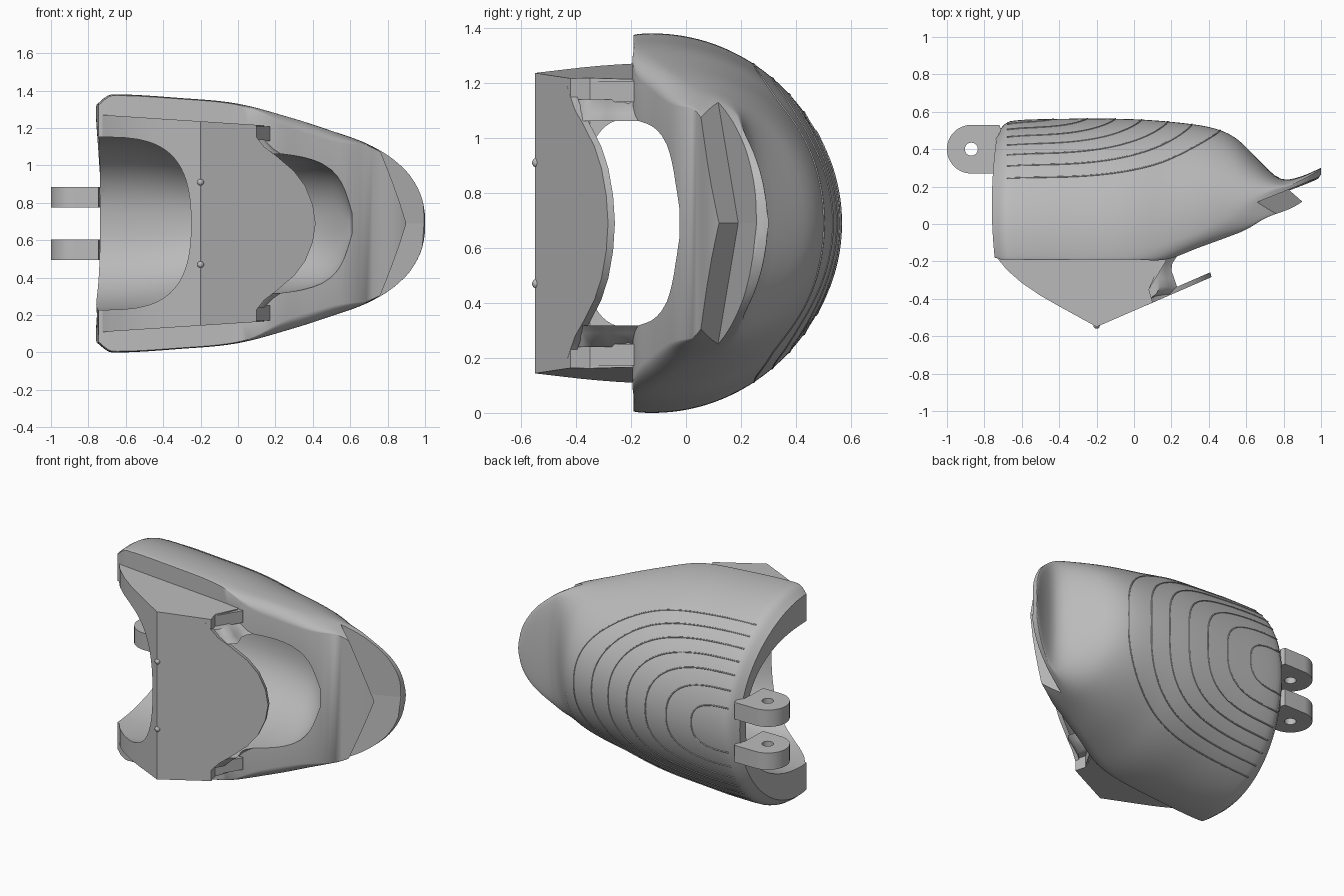
import bpy, bmesh, math
from math import sin, cos, pi

cube = bpy.data.objects.get("Cube")
if cube:
    bpy.data.objects.remove(cube, do_unlink=True)

MID = 0.69  # height of the mirror plane
grey = bpy.data.materials.new("plain grey")
grey.use_nodes = True
grey.diffuse_color = (0.5, 0.5, 0.5, 1)
grey.node_tree.nodes["Principled BSDF"].inputs["Base Color"].default_value = (0.5, 0.5, 0.5, 1)


def spline(table, x):
    """Smooth value at x through (x, value) points."""
    if x <= table[0][0]:
        return table[0][1]
    for i in range(len(table) - 1):
        (x0, a), (x1, b) = table[i], table[i + 1]
        if x <= x1:
            pa, nb = table[max(i - 1, 0)], table[min(i + 2, len(table) - 1)]
            w = x1 - x0
            ma = (b - pa[1]) / (x1 - pa[0]) * w
            mb = (nb[1] - a) / (nb[0] - x0) * w
            t = (x - x0) / w
            return (a * (2*t**3 - 3*t*t + 1) + ma * (t**3 - 2*t*t + t)
                    + b * (3*t*t - 2*t**3) + mb * (t**3 - t*t))
    return table[-1][1]


def loft(name, rings):
    """Closed solid through equal-length rings of points."""
    bm = bmesh.new()
    vs = [[bm.verts.new(p) for p in r] for r in rings]
    n = len(rings[0])
    for a, b in zip(vs, vs[1:]):
        for i in range(n):
            j = (i + 1) % n
            bm.faces.new((a[i], a[j], b[j], b[i]))
    bm.faces.new(vs[0])
    bm.faces.new(vs[-1])
    bmesh.ops.recalc_face_normals(bm, faces=bm.faces)
    me = bpy.data.meshes.new(name)
    bm.to_mesh(me)
    bm.free()
    ob = bpy.data.objects.new(name, me)
    bpy.context.collection.objects.link(ob)
    me.materials.append(grey)
    return ob


def boolean(ob, other, op):
    bpy.context.view_layer.objects.active = ob
    m = ob.modifiers.new(op, "BOOLEAN")
    m.object, m.operation, m.solver = other, op, "EXACT"
    bpy.ops.object.modifier_apply(modifier=m.name)
    bpy.data.objects.remove(other, do_unlink=True)


def smooth(ob, angle=32):
    bpy.ops.object.select_all(action="DESELECT")
    ob.select_set(True)
    bpy.context.view_layer.objects.active = ob
    bpy.ops.object.shade_smooth_by_angle(angle=math.radians(angle))


# Shell profiles along x: rear, widest line, front, half height, front narrowing
REAR = [(-.755, .49), (-.73, .525), (-.68, .55), (-.4, .562), (0, .56), (.3, .535), (.45, .505),
        (.55, .455), (.65, .36), (.75, .262), (.81, .237), (.9, .257), (1, .3)]
WIDEST = [(-.755, -.12), (.1, -.12), (.3, -.06), (.5, .03), (.65, .12), (.75, .18), (.82, .2),
          (.9, .235), (1, .29)]
FRONT = [(-.755, -.18), (-.72, -.19), (0, -.19), (.17, -.19), (.35, -.125), (.5, -.07), (.6, -.03),
         (.7, .03), (.9, .12), (1, .265)]
HALF = [(-.755, .64), (-.73, .665), (-.68, .69), (-.3, .67), (0, .64), (.3, .56), (.5, .495),
        (.67, .435), (.8, .365), (.9, .28), (.95, .21), (.98, .145), (.994, .09), (1, .045)]
NARROW = [(-.755, .99), (0, .99), (.1, .97), (.25, .9), (.5, .89), (.62, .93), (.7, .98), (1, .98)]


def shell_point(x, t):
    yc, half = spline(WIDEST, x), spline(HALF, x)
    return (x, yc + (spline(REAR, x) - yc) * sin(t), MID + half * cos(t))


def shell_ring(x, n=64, m=8):
    yc, half, k = spline(WIDEST, x), spline(HALF, x), spline(NARROW, x)
    edge = []
    for i in range(1, m + 1):
        u = pi / 2 * i / m
        edge.append((yc - (yc - spline(FRONT, x)) * sin(u), half * (k + (1 - k) * cos(u))))
    ring = ([(x, y, MID + z) for y, z in reversed(edge)]
            + [shell_point(x, pi * i / n) for i in range(n + 1)]
            + [(x, y, MID - z) for y, z in edge])
    # the open end bows slightly outward
    fade = max(0, (-.6 - x) / .155)
    return [(px + .03 * fade * ((y - .1) / .4) ** 2, y, z) for px, y, z in ring]


xs = [-.76, -.745, -.725, -.7] + [-.68 + .035 * i for i in range(46)] + [.92, .94, .96, .975, .985, .993, 1]
body = loft("shell", [shell_ring(x) for x in xs])

# Raised front wedge joined to the shell
wedge_path = [(-.72, -.1), (-.725, -.19), (-.68, -.245), (-.6, -.315), (-.5, -.383), (-.4, -.44), (-.3, -.495),
              (-.2, -.55), (.1, -.42), (.08, -.35), (.14, -.21), (.13, -.1)]
wedge = loft("wedge", [[(x, y, MID + s * (.58 - .065 * (x + .72))) for x, y in wedge_path] for s in (-1, 1)])
boolean(body, wedge, "UNION")

# Tapered tunnel that opens out of the front
T_REAR = [(-.85, .43), (-.3, .46), (0, .44), (.3, .36), (.45, .24), (.55, .1), (.61, .0)]
T_HALF = [(-.85, .465), (-.5, .455), (-.25, .42), (0, .385), (.2, .375), (.35, .355), (.45, .325), (.52, .28),
          (.57, .21), (.61, .1)]


def tunnel_ring(x, n=64):
    lo = min(-.5 + .435 * (x + .2), -.285)
    hi, half = spline(T_REAR, x), spline(T_HALF, x)
    ring = []
    for i in range(n):
        c, s = cos(2 * pi * i / n), sin(2 * pi * i / n)
        depth = (hi + .19) * s ** .9 if s > 0 else (lo + .19) * (-s) ** .6
        ring.append((x, -.19 + depth, MID + half * math.copysign(abs(c) ** .85, c)))
    return ring


tx = [-.85 + .05 * i for i in range(28)] + [.53, .55, .57, .59, .605, .61]
boolean(body, loft("tunnel", [tunnel_ring(x) for x in tx]), "DIFFERENCE")

# V-shaped undercut in front of the brim
low = [(.82, -.1, .6), (1.15, -.1, 0), (.82, -.1, -.6), (1.5, -.1, -.6), (1.5, -.1, 0), (1.5, -.1, .6)]
high = [(.6, .09, .6), (.82, .19, 0), (.6, .09, -.6), (1.5, .4, -.6), (1.5, .45, 0), (1.5, .4, .6)]
for pick in ((0, 1, 4, 5), (1, 2, 3, 4)):
    rings = [[(r[i][0], r[i][1], MID + r[i][2]) for i in pick] for r in (low, high)]
    boolean(body, loft("undercut", rings), "DIFFERENCE")
smooth(body)

# Rounded tongue continuing the wedge plane
side = [(.07, .5), (.1, .46), (.14, .41), (.2, .365), (.3, .28), (.36, .2), (.4, .1)]
outline = side + [(.415, 0)] + [(x, -z) for x, z in reversed(side)]
tongue = loft("tongue", [[(x - d * .3, -.551 + .435 * (x + .2) + d, MID + z) for x, z in outline]
                         for d in (0, .025)])
smooth(tongue)

# Corner tabs and tapering webs that tie the tongue to the shell
tab_path = [(.02, -.44), (.1, -.42), (.08, -.35), (.17, -.2), (.17, -.17), (.02, -.17)]
web_path = [(.03, -.44), (.19, -.375), (.23, -.335), (.215, -.29), (.2, -.25), (.205, -.21), (.235, -.165),
            (.03, -.165)]
for s, label in ((1, "upper"), (-1, "lower")):
    loft(label + "_tab", [[(x, y, MID + s * z) for x, y in tab_path] for z in (.44, .518)])
    web = loft(label + "_web", [[(.03 + (x - .03) * w, y, MID + s * z) for x, y in web_path]
                                for z, w in ((.372, 1), (.4, .8), (.45, .55))])
    smooth(web, 50)

# Hinge lugs with pin holes
for label, z0, z1 in (("lower", .495, .605), ("upper", .775, .885)):
    arc = [(-.87 + .13 * cos(a), .4 + .13 * sin(a))
           for a in [pi / 2 + pi * i / 24 for i in range(25)]]
    path = arc + [(-.745, .27), (-.74, .45), (-.71, .5), (-.72, .53)]
    lug = loft(label + "_lug", [[(x, y, z) for x, y in path] for z in (z0, z1)])
    pin = loft("pin", [[(-.87 + .035 * cos(2 * pi * i / 20), .4 + .035 * sin(2 * pi * i / 20), z)
                        for i in range(20)] for z in (z0 - .1, z1 + .1)])
    boolean(lug, pin, "DIFFERENCE")
    smooth(lug)

# Nested contour ridges on the rear of the shell
for k, (apex, spread) in enumerate([(.46, 57), (.31, 50), (.18, 43), (.04, 36), (-.1, 29), (-.25, 21), (-.43, 12)]):
    cu = bpy.data.curves.new("contour_ridge", "CURVE")
    cu.dimensions = "3D"
    cu.bevel_depth, cu.bevel_resolution = .004, 1
    sp = cu.splines.new("POLY")
    n = 60
    sp.points.add(n)
    for i in range(n + 1):
        a = -pi / 2 + pi * i / n
        x = -.68 + (apex + .68) * max(cos(a), 0) ** .6
        swing = math.copysign(abs(sin(a)) ** .8, a)
        sp.points[i].co = (*shell_point(x, pi / 2 + math.radians(spread) * swing), 1)
    cu.materials.append(grey)
    bpy.context.collection.objects.link(bpy.data.objects.new(f"contour_ridge_{k + 1}", cu))

# Small catches on the wedge crest
for s in (1, -1):
    bpy.ops.mesh.primitive_uv_sphere_add(segments=12, ring_count=8, radius=.018,
                                         location=(-.2, -.542, MID + s * .22))
    catch = bpy.context.object
    catch.name = ("upper" if s > 0 else "lower") + "_catch"
    catch.data.materials.append(grey)
    smooth(catch)
